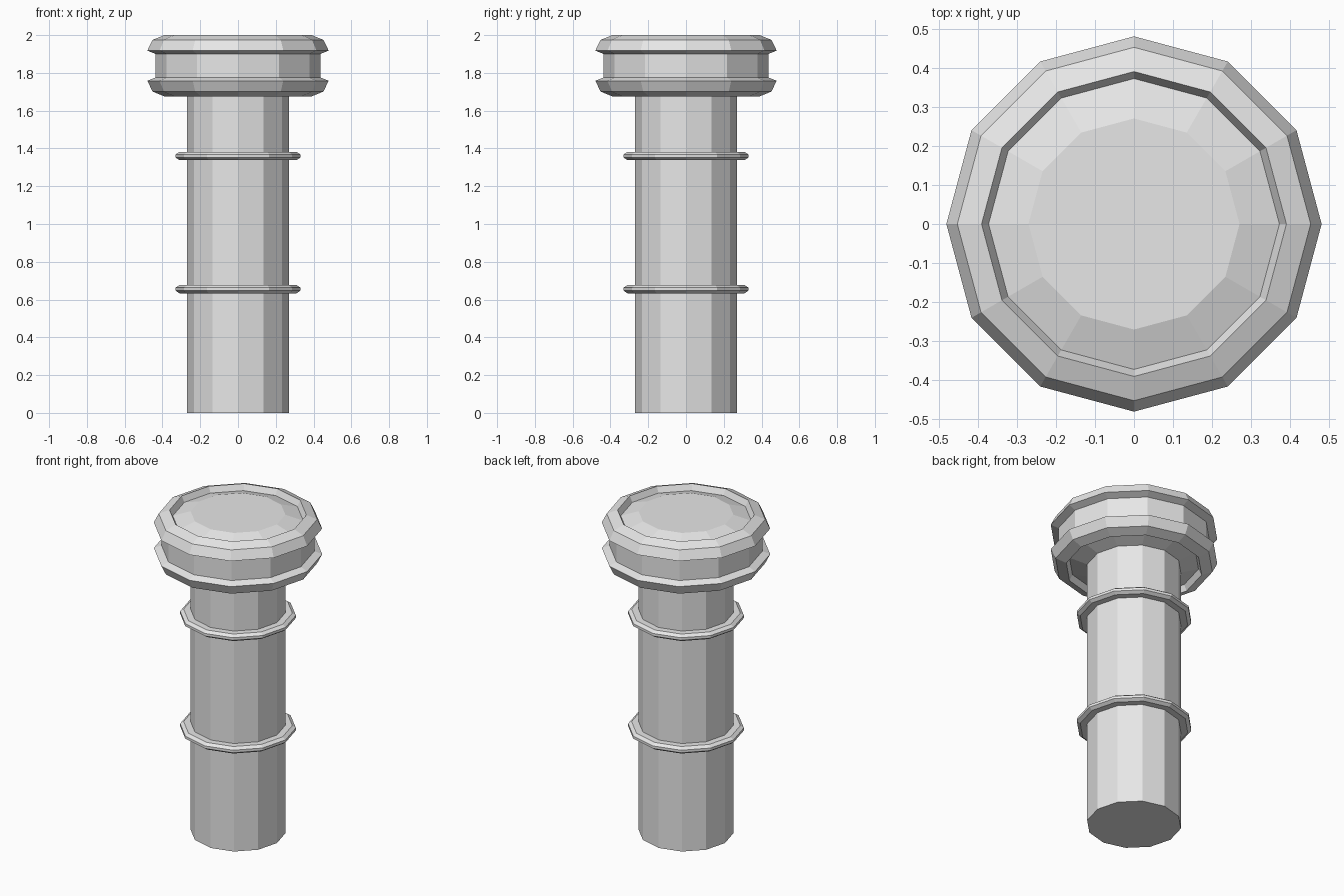
import bpy
import math

SIDES = 12

cube = bpy.data.objects.get("Cube")
if cube:
    bpy.data.objects.remove(cube, do_unlink=True)

grey = bpy.data.materials.new("light_grey")
grey.use_nodes = True
grey.diffuse_color = (0.8, 0.8, 0.8, 1)
grey.node_tree.nodes["Principled BSDF"].inputs["Base Color"].default_value = (0.8, 0.8, 0.8, 1)


def lathe(name, profile, loop=False):
    """Spin an (r, z) profile, listed from bottom to top, into a flat-faced solid."""
    verts = []
    for r, z in profile:
        for i in range(SIDES):
            a = math.tau * i / SIDES
            verts.append((r * math.cos(a), r * math.sin(a), z))
    n = len(profile)
    faces = []
    for k in range(n if loop else n - 1):
        low, high = k * SIDES, (k + 1) % n * SIDES
        for i in range(SIDES):
            j = (i + 1) % SIDES
            faces.append((low + i, low + j, high + j, high + i))
    if not loop:
        faces.append(tuple(reversed(range(SIDES))))
        faces.append(tuple(range((n - 1) * SIDES, n * SIDES)))
    mesh = bpy.data.meshes.new(name)
    mesh.from_pydata(verts, [], faces)
    mesh.materials.append(grey)
    obj = bpy.data.objects.new(name, mesh)
    bpy.context.collection.objects.link(obj)
    return obj


# Straight shaft
lathe("shaft", [(0.27, 0), (0.27, 1.8)])

# Two thin collars round the shaft
for name, z in (("lower_collar", 0.655), ("upper_collar", 1.36)):
    lathe(name, [(0.26, z - 0.022), (0.31, z - 0.022), (0.33, z - 0.008),
                 (0.33, z + 0.008), (0.31, z + 0.022), (0.26, z + 0.022)], loop=True)

# Head: flange, groove and shallow domed recess, mirrored about its middle
middle = 1.838
upper_half = [(0.436, 0.062), (0.48, 0.08), (0.452, 0.137),
              (0.39, 0.162), (0.372, 0.126), (0.27, 0.159)]
profile = [(r, middle - h) for r, h in reversed(upper_half)]
profile += [(r, middle + h) for r, h in upper_half]
lathe("head", profile)
